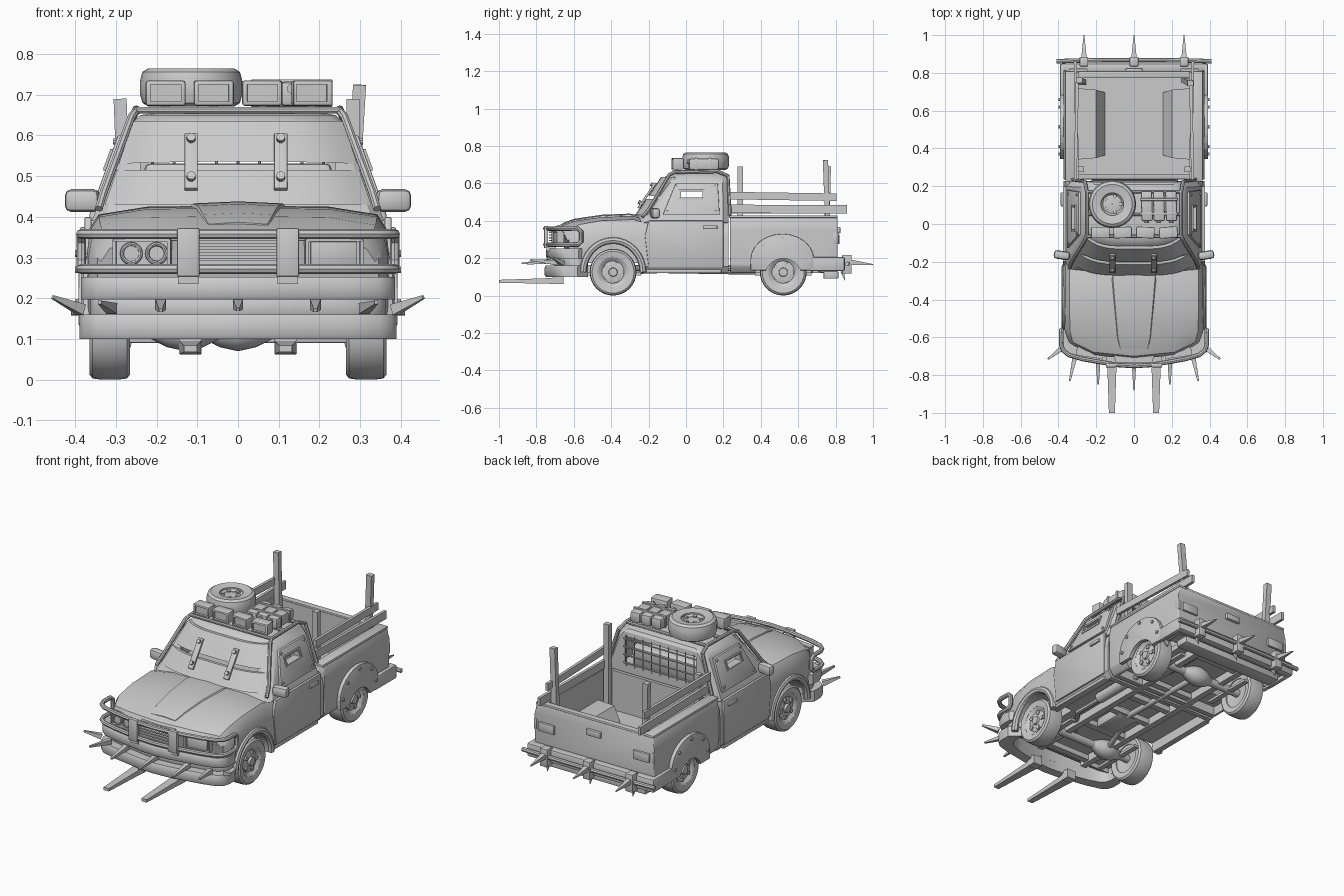
import bpy, bmesh, math
from mathutils import Vector, Matrix, Euler

if "Cube" in bpy.data.objects:
    bpy.data.objects.remove(bpy.data.objects["Cube"])

def finish(name, bm, bev=0, segs=2):
    if bev:
        bmesh.ops.bevel(bm, geom=bm.edges[:], offset=bev, segments=segs, affect='EDGES', profile=0.5)
    bmesh.ops.recalc_face_normals(bm, faces=bm.faces[:])
    me = bpy.data.meshes.new(name)
    bm.to_mesh(me)
    bm.free()
    ob = bpy.data.objects.new(name, me)
    bpy.context.collection.objects.link(ob)
    return ob

def box(name, loc, size, rot=(0, 0, 0), bev=0.0):
    bm = bmesh.new()
    bmesh.ops.create_cube(bm, size=1)
    bmesh.ops.scale(bm, vec=size, verts=bm.verts)
    ob = finish(name, bm, bev)
    ob.data.transform(Matrix.Translation(loc) @ Euler(rot).to_matrix().to_4x4())
    return ob

def rod(name, a, b, r1, r2=None, seg=16):
    a, b = Vector(a), Vector(b)
    bm = bmesh.new()
    M = Matrix.Translation((a + b) / 2) @ (b - a).to_track_quat('Z', 'Y').to_matrix().to_4x4()
    bmesh.ops.create_cone(bm, cap_ends=True, segments=seg, radius1=r1, radius2=r1 if r2 is None else r2,
                          depth=(b - a).length, matrix=M @ Matrix.Rotation(math.pi / seg, 4, 'Z'))
    return finish(name, bm)

def loft(name, rings, bev=0, closed=False):
    bm = bmesh.new()
    vs = [[bm.verts.new(p) for p in r] for r in rings]
    n = len(vs[0])
    for A, B in zip(vs, vs[1:] + (vs[:1] if closed else [])):
        for i in range(n):
            bm.faces.new((A[i], A[(i + 1) % n], B[(i + 1) % n], B[i]))
    if not closed:
        bm.faces.new(vs[0]); bm.faces.new(vs[-1])
    return finish(name, bm, bev)

def prism(name, pts, axis, a, b, bev=0):
    put = {'x': lambda p, t: (t, p[0], p[1]), 'y': lambda p, t: (p[0], t, p[1])}[axis]
    return loft(name, [[put(p, t) for p in pts] for t in (a, b)], bev)

def lathe(name, prof, loc, axis='x', seg=32):
    rings = []
    for i in range(seg):
        c, s = math.cos(2 * math.pi * i / seg), math.sin(2 * math.pi * i / seg)
        rings.append([Vector(loc) + Vector((h, r * c, r * s) if axis == 'x' else (r * c, r * s, h)) for r, h in prof])
    return loft(name, rings, closed=True)

def tube(name, pts, r, cyclic=False):
    cu = bpy.data.curves.new(name, 'CURVE')
    cu.dimensions, cu.bevel_depth, cu.bevel_resolution, cu.use_fill_caps = '3D', r, 2, True
    sp = cu.splines.new('POLY')
    sp.points.add(len(pts) - 1)
    for q, p in zip(sp.points, pts):
        q.co = (*p, 1)
    sp.use_cyclic_u = cyclic
    ob = bpy.data.objects.new(name, cu)
    bpy.context.collection.objects.link(ob)
    bpy.ops.object.select_all(action='DESELECT')
    bpy.context.view_layer.objects.active = ob
    ob.select_set(True)
    bpy.ops.object.convert(target='MESH')
    return bpy.context.object

def cut(ob, *cutters):
    bpy.context.view_layer.objects.active = ob
    for c in cutters:
        m = ob.modifiers.new('cut', 'BOOLEAN')
        m.operation, m.solver, m.object = 'DIFFERENCE', 'EXACT', c
        bpy.ops.object.modifier_apply(modifier=m.name)
        bpy.data.objects.remove(c)

def mirror(half):
    return half + [(-p[0], *p[1:]) for p in reversed(half) if p[0] > 1e-6]

def arch(s, y):
    return rod('arch_cutter', (s * .22, y, .125), (s * .5, y, .125), .15, seg=32)

# Front body and cab tub
rings = []
for y, w, h, z0 in [(-.715, .345, .345, .17), (-.70, .355, .37, .16), (-.6, .368, .402, .13), (-.45, .372, .422, .12),
                    (-.28, .372, .428, .12), (-.22, .372, .41, .12), (.228, .372, .41, .12)]:
    half = [(w - .025, z0), (w, z0 + .035), (w, .3), (w - .008, h - .055), (w - .03, h - .022), (w * .6, h - .003), (0, h)]
    rings.append([(x, y + (.11 * (abs(x) / .37) ** 3 if y < -.65 else .04 * (abs(x) / .37) ** 3 if y < -.5 else 0), z)
                  for x, z in mirror(half)])
body = loft('front_body', rings)
cut(body, box('c', (0, -.2, .1), (.66, .8, .15)), arch(1, -.39), arch(-1, -.39))
loft('hood_bulge', [[(x * w, y, z + d) for x, d in ((-1, -.02), (-.85, .005), (0, .01), (.85, .005), (1, -.02))]
     for y, w, z in ((-.24, .135, .418), (-.3, .13, .428), (-.45, .115, .422), (-.6, .1, .4), (-.66, .085, .377))])

# Pickup bed with wheel wells
bed = prism('bed', mirror([(.345, .12), (.372, .16), (.372, .36), (.362, .42)]), 'y', .236, .81, .008)
cut(bed, box('c', (0, .517, .4), (.61, .51, .4)), box('c', (0, .52, .1), (.66, .5, .14)),
    box('c', (0, .78, .1), (.8, .2, .1)), arch(1, .52), arch(-1, .52))
for s in (1, -1):
    loft('wheel_well', [[(s * x, .53 + k * d, z) for x, z, k in ((.14, .18, .85), (.2, .18, .9), (.2, .256, .95), (.315, .256, 1), (.315, .275, 1), (.2, .275, .95))]
                        for d in (-.19, .19)])
    box('bed_rim', (s * .335, .52, .422), (.06, .58, .014), bev=.005)
box('tailgate_rim', (0, .792, .422), (.7, .035, .014), bev=.005)

# Cab greenhouse, hollow with window openings
def ws_y(z): return -.265 + .68 * (z - .42)
def cab_w(z): return .348 - .36 * (z - .42)
def cab_ring(w, yf, yb, z):
    half = [(w - .03, yb), (w, yb - .03), (w, yf + .075), (w * .92, yf + .04), (w * .5, yf + .007), (0, yf)]
    return [(x, y, z) for x, y in mirror(half)]
spec = [(cab_w(.39), ws_y(.39), .228, .39), (cab_w(.6), ws_y(.6), .226, .6), (.256, -.112, .222, .635),
        (.24, -.09, .21, .65), (.2, -.05, .18, .657)]
cab = loft('cab_shell', [cab_ring(*r) for r in spec])
cut(cab, loft('c', [cab_ring(w - .02, f + .02, b - .02, z - .015) for w, f, b, z in spec[:4]]),
    box('c', (0, -.2, .53), (.48, .36, .16)), box('c', (0, .2, .535), (.44, .12, .15)),
    box('c', (0, .03, .54), (.9, .115, .035)))
box('bench_seat', (0, .12, .46), (.46, .06, .14), (-.15, 0, 0), .015)
for i in range(9):
    x = -.21 + i * .0525
    rod('rear_grille_bar', (x, .23, .45), (x, .23, .62), .0035, seg=6)
for z in (.465, .51, .555, .6):
    rod('rear_grille_bar', (-.225, .232, z), (.225, .232, z), .0035, seg=6)

# Windshield armour plates and straps
def ws_plate(name, z0, z1, lift=0):
    P = lambda u, z, d: (u * cab_w(z), ws_y(z) + .075 * u ** 4 + d, z)
    rows = [(u, z0 + lift * (1 - u * u)) for u in [i / 8 * .95 for i in range(-8, 9)]]
    loft(name, [[P(u, a, -.014), P(u, z1, -.014), P(u, z1, .002), P(u, a, .002)] for u, a in rows])
ws_plate('lower_windshield_plate', .43, .515)
ws_plate('upper_windshield_plate', .53, .635, .006)
for x in (-.115, .105):
    box('windshield_strap', (x, ws_y(.535) - .022, .535), (.032, .012, .165), (-.6, 0, 0), .002)
    for z in (.49, .585):
        rod('strap_bolt', (x, ws_y(z) - .015, z), (x, ws_y(z) - .037, z + .012), .011, seg=10)

# Side parts
for s in (1, -1):
    prism('door_panel', [(-.2, .15), (.2, .15), (.2, .4), (-.2, .4), (-.22, .32)], 'x', s * .36, s * .377, .004)
    win = prism('window_armour', [(-.125, .43), (-.055, .6), (.17, .6), (.18, .43)], 'x', 0, .016, .003)
    for v in win.data.vertices:
        v.co.x = s * (v.co.x + cab_w(v.co.z) - .004)
    cut(win, box('c', (0, .03, .54), (.9, .115, .035)))
    for z in (.518, .562):
        box('slot_frame', (s * (cab_w(z) + .013), .03, z), (.01, .14, .01))
    for y in (-.035, .095):
        box('slot_frame', (s * (cab_w(.54) + .013), y, .54), (.01, .01, .05), (0, -s * .35, 0))
    for y, z in ((-.1, .45), (-.05, .585), (.155, .585), (.16, .45)):
        rod('window_bolt', (s * cab_w(z), y, z), (s * (cab_w(z) + .018), y, z), .008, seg=8)
    box('door_handle', (s * .381, .13, .365), (.014, .075, .02), bev=.005)
    box('mirror', (s * .382, -.165, .44), (.086, .045, .056), (0, 0, s * .15), .016)
    tube('cab_bar', [(s * .342, -.235, .42), (s * .33, -.2, .46), (s * .262, -.09, .645), (s * .25, -.06, .66),
                     (s * .25, .17, .664), (s * .26, .225, .64), (s * .325, .235, .43)], .01)
    # flares, rear arch armour, sill
    tube('front_arch_flare', [(s * .366, -.39 + .16 * math.cos(a), .125 + .17 * math.sin(a))
                              for a in [math.pi * i / 16 for i in range(17)]], .019)
    arc = [(.515 + .17 * math.cos(a), .19 + .14 * math.sin(a)) for a in [math.pi * i / 12 for i in range(13)]]
    plate = prism('rear_arch_armour', arc + [(.345, .135), (.685, .135)], 'x', s * .37, s * .392, .003)
    for y, z in ((.37, .19), (.41, .27), (.515, .31), (.62, .27), (.66, .19)):
        rod('armour_bolt', (s * .385, y, z), (s * .4, y, z), .009, seg=8)
    cut(plate, rod('c', (s * .3, .52, .1), (s * .5, .52, .1), .098, seg=24))
    box('sill', (s * .352, -.02, .13), (.03, .42, .02), bev=.006)
    # wheels
    for y in (-.39, .52):
        lathe('tyre', [(.08, -.045), (.112, -.05), (.122, -.042), (.125, -.02), (.125, .02), (.122, .042), (.112, .05), (.08, .045)], (s * .315, y, .125))
        lathe('rim', [(.001, .034 * s), (.035, .036 * s), (.06, .03 * s), (.07, .038 * s), (.083, .046 * s), (.083, -.04 * s), (.001, -.03 * s)], (s * .315, y, .125))
        rod('hub', (s * .32, y, .125), (s * .362, y, .125), .03, .022)
        for i in range(5):
            a = i * 2 * math.pi / 5
            box('rim_tab', (s * .348, y + .047 * math.cos(a), .125 + .047 * math.sin(a)), (.014, .022, .018), (a, 0, 0))

# Front bumpers following the curved nose
plan = mirror([(.385, -.575), (.386, -.635), (.375, -.665), (.345, -.69), (.27, -.711), (.18, -.727), (.09, -.742), (0, -.748)])
def bumper(name, z0, z1, k):
    loft(name, [[(x * k, y * k + .006, z0), (x * k, y * k, z0 + .01), (x * k, y * k, z1 - .01), (x * k, y * k + .006, z1),
                 (x * .86, y + .05, z1), (x * .86, y + .05, z0)] for x, y in plan])
bumper('upper_bumper', .197, .252, 1)
bumper('lower_bumper', .1, .16, 1.01)
bumper('bumper_core', .15, .205, .94)
bull = [(x, y - .004, .358) for x, y in plan]
tube('bull_bar', bull + [(-.385, -.56, .34), (-.385, -.56, .29)] + [(x, y, .272) for x, y, z in reversed(bull)]
     + [(.385, -.56, .29), (.385, -.56, .34)], .012, True)
for s in (1, -1):
    box('bull_bar_plate', (s * .122, -.748, .313), (.055, .022, .12), bev=.004)
    box('bull_bar_foot', (s * .122, -.72, .25), (.05, .05, .03))
    # ramming forks and spikes
    loft('fork', [[(s * .117 + dx * w, y, z) for dx, z in ((-1, a), (1, a), (1, b), (-1, b))]
                  for y, w, a, b in ((-.7, .026, .062, .096), (-.76, .024, .064, .092), (-1, .016, .068, .084))])
    box('fork_mount', (s * .117, -.68, .088), (.055, .05, .05))
    for a, b in (((.385, -.66, .172), (.455, -.715, .203)), ((.31, -.69, .175), (.34, -.83, .19)), ((.19, -.71, .185), (.19, -.85, .17))):
        rod('front_spike', (s * a[0], a[1], a[2]), (s * b[0], b[1], b[2]), .019, .006, 4)
rod('front_spike', (0, -.72, .185), (0, -.88, .172), .018, .005, 4)

# Grille and headlights
box('grille_back', (0, -.7, .315), (.21, .03, .085))
for i in range(6):
    box('grille_slat', (0, -.722, .28 + i * .0145), (.2, .02, .007))
for s in (1, -1):
    r = s * .14
    for z in (.277, .343):
        box('lamp_frame', (s * .235, -.69, z), (.14, .03, .008), (0, 0, r))
    for x in (.168, .302):
        box('lamp_frame', (s * x, -.703 + (x - .168) * .2, .31), (.008, .03, .07), (0, 0, r))
    box('lamp_back', (s * .235, -.675, .31), (.13, .03, .06), (0, 0, r))
for x in (-.262, -.2):
    tube('headlamp_ring', [(x + .023 * math.cos(a), -.697 - (x + .23) * .12, .31 + .023 * math.sin(a)) for a in [i * math.pi / 10 for i in range(20)]], .005, True)
    rod('headlamp', (x, -.66, .31), (x, -.695, .31), .021)
box('headlamp_cover', (.235, -.695, .31), (.115, .012, .058), (0, 0, .14), .003)

# Roof rack, lamps, spare wheel and luggage
for y in (-.065, .05, .17):
    rod('rack_bar', (-.25, y, .662), (.25, y, .662), .009, seg=8)
for x, t in ((-.178, 0), (-.06, .03), (.06, -.03), (.182, .08)):
    lamp = box('roof_lamp', (x, -.045, .704), (.098, .06, .062), (0, 0, t), .006)
    cut(lamp, box('c', (x, -.08, .704), (.075, .035, .042), (0, 0, t)))
    box('lamp_bracket', (x, -.05, .668), (.02, .02, .02))
lathe('spare_tyre', [(.06, -.04), (.105, -.047), (.12, -.038), (.126, -.015), (.126, .015), (.12, .038), (.105, .047), (.06, .04)], (-.115, .105, .718), 'z')
lathe('spare_rim', [(.001, .026), (.03, .028), (.05, .022), (.064, .036), (.064, -.04), (.001, -.04)], (-.115, .105, .718), 'z')
for i in range(5):
    a = i * 2 * math.pi / 5
    box('spare_tab', (-.115 + .042 * math.cos(a), .105 + .042 * math.sin(a), .745), (.022, .016, .014), (0, 0, a))
for x in (.068, .132, .197):
    box('fuel_can', (x, .095, .702), (.06, .16, .06), (0, 0, .03), .01)
    rod('can_cap', (x, .005, .715), (x, .02, .715), .012, seg=10)
for y in (.055, .13):
    box('luggage_strap', (.132, y, .704), (.2, .014, .068), bev=.003)

# Stake posts and side boards of the bed
for x, y, top, t in ((.283, .29, .69, 0), (.283, .755, .725, .06), (-.28, .755, .69, -.04), (-.28, .29, .56, 0)):
    box('stake_post', (x, y, (top + .2) / 2), (.032, .028, top - .2), (t * .6, t, 0))
for s in (1, -1):
    box('lower_board', (s * .305, .55, .462), (.016, .62, .045), (0 if s < 0 else -.005, 0, s * -.02))
    box('upper_board', (s * .305, .52, .53), (.016, .57, .04), (-.015, 0, s * .02))

# Rear bumper, spikes, lamps
box('rear_bumper', (0, .828, .168), (.77, .045, .075), bev=.01)
bar = [(x, .868 - .1 * abs(x) ** 3, .17) for x in [i * .41 / 5 for i in range(-5, 6)]]
tube('rear_bar', bar, .012)
box('rear_lower_bumper', (0, .775, .11), (.64, .08, .04), bev=.006)
for x in (-.265, 0, .265):
    box('spike_clamp', (x, .86, .168), (.045, .05, .1), bev=.004)
    rod('rear_spike', (x, .88, .178), (x, 1, .166), .02, .003, 4)
    rod('hanging_spike', (x, .835, .13), (x, .85, .08), .014, .002, 4)
for s in (1, -1):
    box('rear_bumper_side', (s * .38, .752, .168), (.024, .19, .075), bev=.007)
    box('tail_lamp', (s * .295, .814, .3), (.1, .016, .05), bev=.004)
    box('tail_lamp_side', (s * .365, .8, .305), (.016, .03, .06), bev=.004)
box('tailgate_handle', (0, .816, .35), (.09, .02, .035), bev=.006)

# Chassis
for s in (1, -1):
    box('frame_rail', (s * .15, .08, .142), (.035, 1.36, .045))
    for y in (-.39, .52):
        box('leaf_spring', (s * .22, y, .115), (.03, .3, .014))
for y in (-.55, -.25, -.05, .12, .3, .68):
    box('cross_member', (0, y, .142), (.3, .035, .03))
for y, x in ((-.39, -.13), (.52, 0)):
    rod('axle', (-.3, y, .125), (.3, y, .125), .022)
    lathe('differential', [(.022, -.09), (.045, -.045), (.055, 0), (.045, .045), (.022, .09)], (x, y, .125), seg=20)
rod('drive_shaft', (0, -.1, .135), (0, .5, .125), .016)
rod('front_shaft', (-.13, -.37, .125), (-.03, -.1, .135), .014)
box('gearbox', (0, -.14, .15), (.13, .2, .06), bev=.02)
tube('exhaust', [(.08, -.4, .15), (.22, -.2, .145), (.22, .3, .145), (.1, .42, .16), (.1, .62, .16), (.22, .8, .12)], .014)
rod('muffler', (.22, -.02, .15), (.22, .2, .15), .03)

# Smooth shading with sharp edges kept
bpy.ops.object.select_all(action='SELECT')
bpy.context.view_layer.objects.active = body
bpy.ops.object.shade_smooth_by_angle(angle=math.radians(32))
